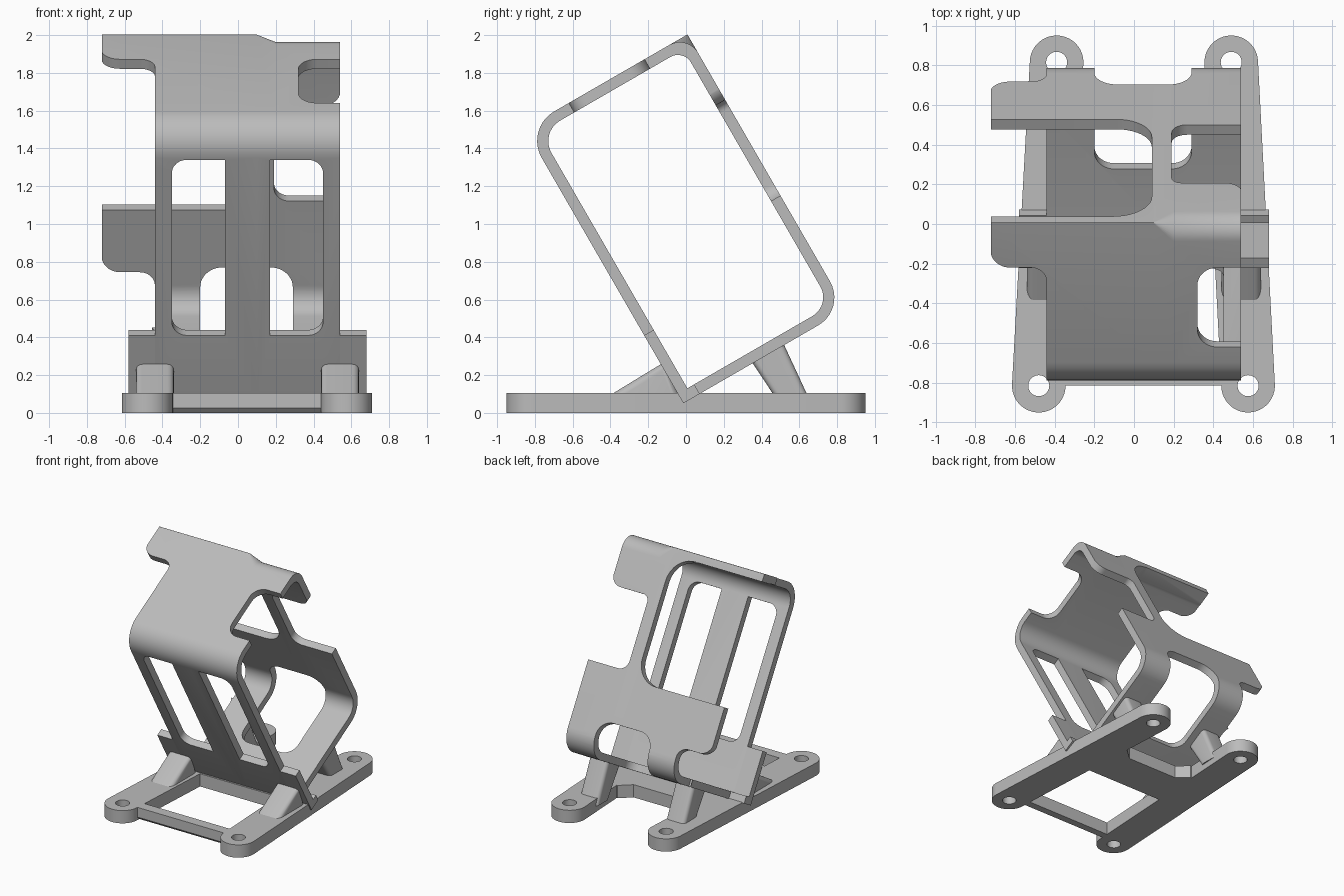
import bpy, bmesh, math
from mathutils import Vector

if "Cube" in bpy.data.objects:
    bpy.data.objects.remove(bpy.data.objects["Cube"])

grey = bpy.data.materials.new("matte grey")
grey.diffuse_color = (0.5, 0.5, 0.5, 1)
grey.use_nodes = True
grey.node_tree.nodes["Principled BSDF"].inputs["Base Color"].default_value = grey.diffuse_color

L, W, T = 1.68, 0.995, 0.058          # sleeve height, depth and wall thickness
XL, XR, FL = -0.44, 0.54, -0.72       # sleeve sides and flange tip
TILT, ORIGIN = math.radians(30), Vector((0, -0.014, 0.051))


def rounded(pts, n=10):
    """Outline with right-angled corners (a, b, radius) turned into arcs."""
    out = []
    for i, (a, b, r) in enumerate(pts):
        p = Vector((a, b))
        if not r:
            out.append(p)
            continue
        d1 = (Vector(pts[i - 1][:2]) - p).normalized()
        d2 = (Vector(pts[(i + 1) % len(pts)][:2]) - p).normalized()
        c = p + r * (d1 + d2)
        for k in range(n + 1):
            t = math.pi / 2 * k / n
            out.append(c - r * (d2 * math.cos(t) + d1 * math.sin(t)))
    return out


def finish(name, bm):
    bmesh.ops.recalc_face_normals(bm, faces=bm.faces)
    me = bpy.data.meshes.new(name)
    bm.to_mesh(me)
    bm.free()
    me.materials.append(grey)
    ob = bpy.data.objects.new(name, me)
    bpy.context.collection.objects.link(ob)
    return ob


def prism(name, pts, axis, lo, hi, bevel=0):
    """Extrude a 2D outline along an axis."""
    place = {'x': lambda a, b, d: (d, a, b),
             'y': lambda a, b, d: (a, d, b),
             'z': lambda a, b, d: (a, b, d)}[axis]
    bm = bmesh.new()
    v0 = [bm.verts.new(place(p[0], p[1], lo)) for p in pts]
    v1 = [bm.verts.new(place(p[0], p[1], hi)) for p in pts]
    bm.faces.new(v0)
    bm.faces.new(v1)
    for i in range(len(pts)):
        j = (i + 1) % len(pts)
        bm.faces.new((v0[i], v0[j], v1[j], v1[i]))
    if bevel:                         # round only the long rising edges
        es = [e for e in bm.edges if abs(e.verts[0].co.z - e.verts[1].co.z) > 0.15]
        bmesh.ops.bevel(bm, geom=es, offset=bevel, segments=5, profile=0.5, affect='EDGES')
    return finish(name, bm)


def rect(a0, a1, b0, b1, r=(0, 0, 0, 0)):
    return rounded([(a0, b0, r[0]), (a1, b0, r[1]), (a1, b1, r[2]), (a0, b1, r[3])])


def combine(ob, others, op):
    for o in others:
        m = ob.modifiers.new("join", 'BOOLEAN')
        m.operation, m.object, m.solver = op, o, 'EXACT'
        bpy.context.view_layer.objects.active = ob
        bpy.ops.object.modifier_apply(modifier=m.name)
        bpy.data.objects.remove(o)


def smooth(ob):
    bpy.ops.object.select_all(action='DESELECT')
    ob.select_set(True)
    bpy.context.view_layer.objects.active = ob
    bpy.ops.object.shade_smooth_by_angle(angle=math.radians(30))


# Sleeve: rectangular tube whose top back corner is sharp left, rounded right
def section(corner):
    outer = rounded([(0, 0, .004), (W, 0, .17), (W, L, corner), (0, L, .18)])
    inner = rounded([(T, T, .004), (W - T, T, .115), (W - T, L - T, .08), (T, L - T, .125)])
    return outer, inner


bm = bmesh.new()
rings = []
for x, c in ((FL, .004), (.1, .004), (.2, .11), (XR, .11)):
    rings.append([[bm.verts.new((x, p.x, p.y)) for p in loop] for loop in section(c)])
n = len(rings[0][0])
for i in range(n):
    j = (i + 1) % n
    for a, b in zip(rings, rings[1:]):
        for k in (0, 1):
            bm.faces.new((a[k][i], a[k][j], b[k][j], b[k][i]))
    for o, q in (rings[0], rings[-1]):
        bm.faces.new((o[i], o[j], q[j], q[i]))
sleeve = finish("sleeve", bm)

edge = FL - .003
cuts = [
    # front windows
    prism("cut", rect(-.35, -.07, .415, 1.488, (.08, 0, 0, .08)), 'y', -.1, .2),
    prism("cut", rect(.17, .45, .415, 1.488, (0, .08, .08, 0)), 'y', -.1, .2),
    # left side, leaving the two flanges
    prism("cut", rounded([(-.9, -.1, 0), (XL, -.1, 0), (XL, .732, .08),
                          (edge, .732, .1), (edge, .88, 0), (-.9, .88, 0)]), 'z', -.1, L + .1),
    prism("cut", rounded([(-.9, -.1, 0), (XL, -.1, 0), (XL, L - 1.42, .08),
                          (edge, L - 1.42, .1), (edge, L - 1.2, 0), (-.9, L - 1.2, 0)]),
          'y', .7, W + .1),
    # notch in the top wall
    prism("cut", rect(.32, .7, .27, .732, (.1, 0, 0, .1)), 'z', L - .2, L + .1),
    # openings in the back wall beside the strut
    prism("cut", rect(-.9, .09, L - 1.04, L - .062, (0, .18, .2, 0)), 'y', W - .14, W + .1),
    prism("cut", rounded([(.19, L - .985, .08), (.7, L - .985, 0), (.7, L - .3, 0),
                          (XR + .003, L - .3, 0), (XR + .003, L - .4, .09),
                          (.19, L - .4, .05)]), 'y', W - .2, W + .1),
    # opening around the lower back corner
    prism("cut", rect(-.2, .29, .37, W + .1, (.1, .1, 0, 0)), 'z', -.1, .15),
    prism("cut", rect(-.2, .29, -.1, .29, (0, 0, .12, .12)), 'y', .7, W + .1),
]
combine(sleeve, cuts, 'DIFFERENCE')

# Wings that widen the foot of the front wall
foot = [(0, 0), (.1, 0), (.1, T), (T, T), (T, .415), (0, .415)]
wings = [prism("left_foot_wing", foot, 'x', -.58, XL),
         prism("right_foot_wing", foot, 'x', XR, .68)]
for ob in [sleeve] + wings:
    ob.rotation_euler.x = TILT
    ob.location = ORIGIN
smooth(sleeve)

# Base: two splayed rails with round pads, joined by two cross bars
H, R = .105, .135
pads = (((-.48, -.815), (-.39, .815)), ((.575, -.815), (.49, .815)))
rails, holes = [], []
for f, b in pads:
    f, b = Vector(f), Vector(b)
    ang = math.atan2(b.y - f.y, b.x - f.x)
    outline = []
    for c, start in ((b, ang - math.pi / 2), (f, ang + math.pi / 2)):
        for k in range(25):
            t = start + math.pi * k / 24
            outline.append(c + R * Vector((math.cos(t), math.sin(t))))
    rails.append(prism("rail", outline, 'z', 0, H))
    for c in (f, b):
        ring = [c + .053 * Vector((math.cos(k * math.pi / 16), math.sin(k * math.pi / 16)))
                for k in range(32)]
        holes.append(prism("hole", ring, 'z', -.1, .3))
front_bar = prism("front_bar", [(-.815, .025), (-.79, 0), (-.73, 0), (-.73, H), (-.815, H)],
                  'x', -.42, .52)
middle_bar = prism("middle_bar", [(-.45, -.06), (.55, -.06), (.55, .36), (.37, .36),
                                  (.28, .28), (-.18, .28), (-.27, .36), (-.45, .36)], 'z', 0, H)
base = rails[0]
base.name = "base"
combine(base, [rails[1], front_bar, middle_bar], 'UNION')
combine(base, holes, 'DIFFERENCE')
smooth(base)

# Front gussets and slanted back struts
gusset = [(-.474, .05), (-.11, .272), (-.02, .05)]
strut = [(.335, .29), (.508, .385), (.663, .05), (.494, .05)]
for side, gx, sx in (("left", -.54, -.43), ("right", .44, .35)):
    smooth(prism(side + "_front_gusset", gusset, 'x', gx, gx + .2, .035))
    smooth(prism(side + "_back_strut", strut, 'x', sx, sx + .17, .03))
